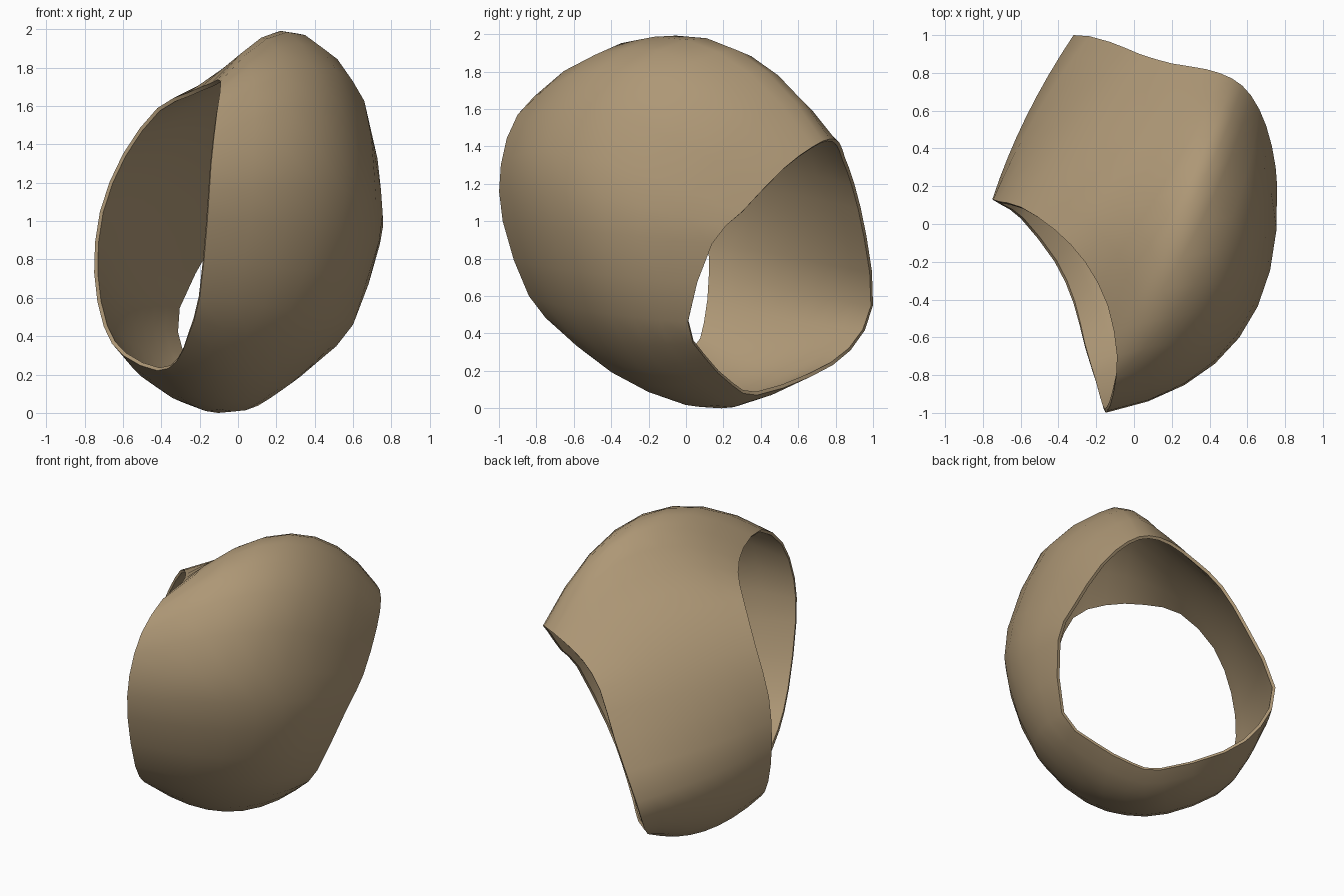
import bpy, bmesh, math
from mathutils import Vector

if "Cube" in bpy.data.objects:
    bpy.data.objects.remove(bpy.data.objects["Cube"])

AROUND, ALONG = 2, 8   # subdivisions between control points / across the band width

# Closed control loops, from the top round the broad face, underside and narrow back
left_rim = [(-.09, -.7, 1.73), (-.11, -.9, 1.57), (-.14, -.99, 1.3), (-.16, -.98, 1.0),
            (-.2, -.84, .6), (-.26, -.65, .4), (-.32, -.42, .27), (-.42, -.2, .22),
            (-.6, .03, .3), (-.7, .1, .45), (-.75, .13, .73), (-.72, .12, 1.05),
            (-.6, .09, 1.35), (-.42, -.03, 1.59), (-.26, -.2, 1.67), (-.14, -.43, 1.72)]
middle = [(.35, 0, 1.97), (.51, -.3, 1.79), (.55, -.58, 1.35), (.54, -.58, .95),
          (.38, -.52, .52), (.16, -.34, .22), (-.02, -.12, .06), (-.17, .12, .01),
          (-.4, .37, .13), (-.53, .49, .34), (-.57, .57, .63), (-.45, .56, 1.0),
          (-.31, .51, 1.3), (-.12, .43, 1.55), (.1, .33, 1.75), (.27, .2, 1.94)]
right_rim = [(.62, .68, 1.4), (.7, .52, 1.28), (.75, .3, 1.05), (.74, .14, .88),
             (.6, .01, .46), (.42, .1, .27), (.23, .25, .12), (.1, .38, .07),
             (-.18, .67, .17), (-.3, .88, .31), (-.32, 1.0, .55), (-.13, .965, .92),
             (.03, .9, 1.2), (.2, .85, 1.34), (.38, .82, 1.42), (.52, .77, 1.44)]


def smooth_loop(points):
    """Resample a closed loop with a Catmull-Rom spline."""
    p = [Vector(c) for c in points]
    n, out = len(p), []
    for i in range(n):
        a, b, c, d = (p[(i + k) % n] for k in (-1, 0, 1, 2))
        for s in range(AROUND):
            t = s / AROUND
            out.append(.5 * (2 * b + (c - a) * t + (2 * a - 5 * b + 4 * c - d) * t * t
                             + (3 * b - a - 3 * c + d) * t ** 3))
    return out


def across(a, m, b, t):
    """Parabola through both rims and the middle loop."""
    return a * (2 * t - 1) * (t - 1) + m * 4 * t * (1 - t) + b * t * (2 * t - 1)


# Curved band lofted between the two open rims
loops = [smooth_loop(c) for c in (left_rim, middle, right_rim)]
bm = bmesh.new()
rows = [[bm.verts.new(across(a, m, b, j / ALONG)) for a, m, b in zip(*loops)]
        for j in range(ALONG + 1)]
n = len(rows[0])
for r0, r1 in zip(rows, rows[1:]):
    for i in range(n):
        k = (i + 1) % n
        bm.faces.new((r0[i], r0[k], r1[k], r1[i]))
mesh = bpy.data.meshes.new("ring_band")
bm.to_mesh(mesh)
bm.free()
band = bpy.data.objects.new("ring_band", mesh)
bpy.context.collection.objects.link(band)

# Thin wall, growing inwards
wall = band.modifiers.new("wall", 'SOLIDIFY')
wall.thickness = .02
wall.offset = -1
bpy.context.view_layer.objects.active = band
band.select_set(True)
bpy.ops.object.modifier_apply(modifier="wall")
bpy.ops.object.shade_smooth_by_angle(angle=math.radians(40))

# Tan colour
tan = bpy.data.materials.new("tan")
tan.diffuse_color = (.42, .31, .18, 1)
tan.use_nodes = True
tan.node_tree.nodes["Principled BSDF"].inputs["Base Color"].default_value = tan.diffuse_color
band.data.materials.append(tan)
